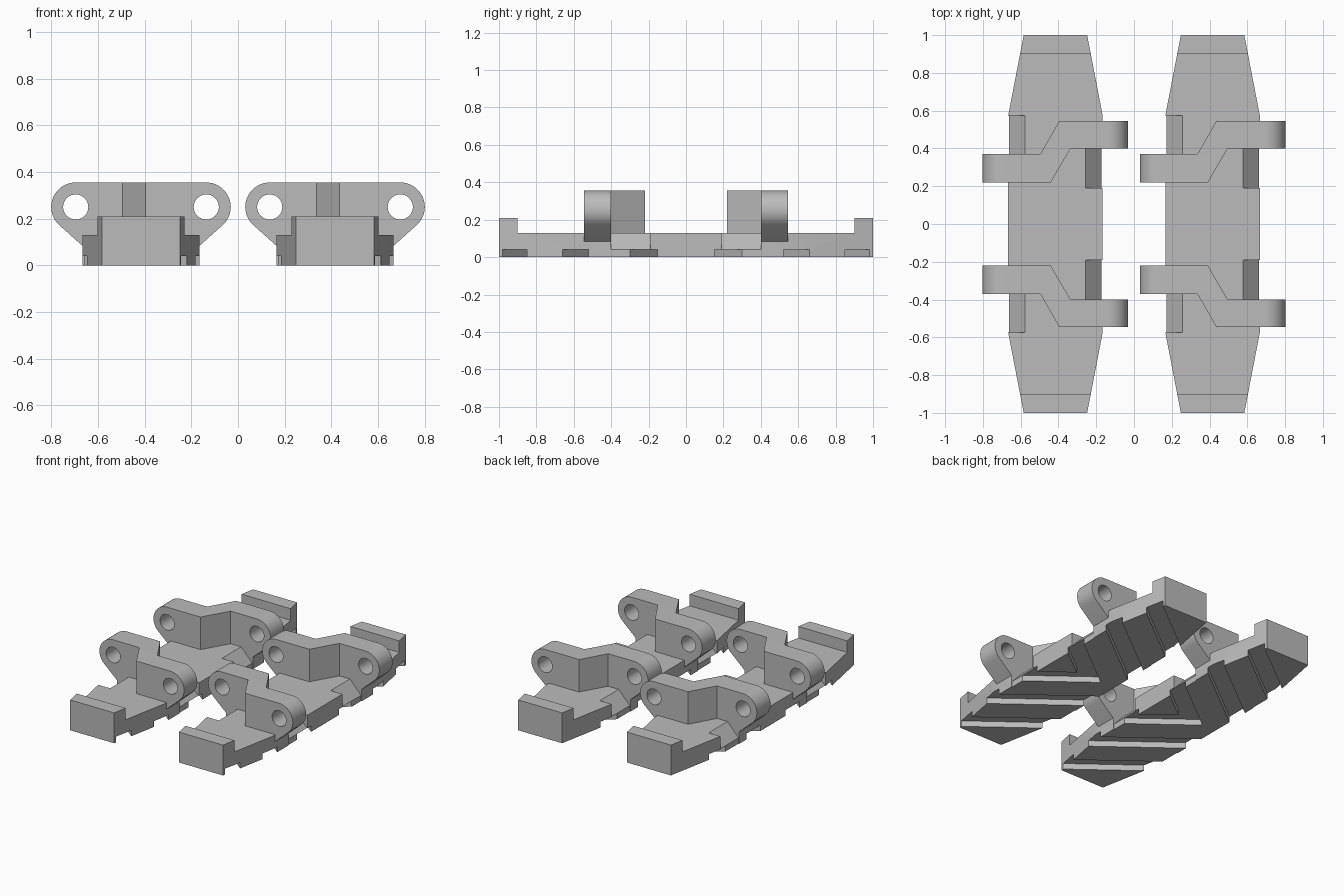
import bpy
import bmesh
import math
from mathutils import Vector

if "Cube" in bpy.data.objects:
    bpy.data.objects.remove(bpy.data.objects["Cube"])

grey = bpy.data.materials.new("steel grey")
grey.use_nodes = True
grey.diffuse_color = (0.5, 0.5, 0.5, 1)
grey.node_tree.nodes["Principled BSDF"].inputs["Base Color"].default_value = (0.5, 0.5, 0.5, 1)

LINK_X = 0.416      # centre of each track link
HALF_W = 0.25
TOP = 0.13
SLOPE = 0.77        # slant of the tread grooves


def prism(name, points, low, high, axis="Z"):
    """Extrude a 2D outline: XY along Z, or XZ along Y."""
    bm = bmesh.new()

    def place(p, h):
        return Vector((p[0], p[1], h)) if axis == "Z" else Vector((p[0], h, p[1]))
    face = bm.faces.new([bm.verts.new(place(p, low)) for p in points])
    ext = bmesh.ops.extrude_face_region(bm, geom=[face])
    verts = [g for g in ext["geom"] if isinstance(g, bmesh.types.BMVert)]
    bmesh.ops.translate(bm, verts=verts, vec=place((0, 0), high - low))
    bmesh.ops.recalc_face_normals(bm, faces=bm.faces)
    mesh = bpy.data.meshes.new(name)
    bm.to_mesh(mesh)
    bm.free()
    mesh.materials.append(grey)
    obj = bpy.data.objects.new(name, mesh)
    bpy.context.collection.objects.link(obj)
    return obj


def activate(obj):
    bpy.ops.object.select_all(action="DESELECT")
    obj.select_set(True)
    bpy.context.view_layer.objects.active = obj


def combine(obj, cutter, operation="DIFFERENCE"):
    activate(obj)
    mod = obj.modifiers.new("cut", "BOOLEAN")
    mod.operation, mod.solver, mod.object = operation, "EXACT", cutter
    bpy.ops.object.modifier_apply(modifier=mod.name)
    bpy.data.objects.remove(cutter)


def rect(x0, x1, y0, y1):
    return [(x0, y0), (x1, y0), (x1, y1), (x0, y1)]


def arc(cx, cz, r, start, end, steps):
    angles = [math.radians(start + (end - start) * i / steps) for i in range(steps + 1)]
    return [(cx + r * math.cos(a), cz + r * math.sin(a)) for a in angles]


def make_pad():
    # Tapered pad with raised end bars
    quarter = [(HALF_W, 0.575), (0.168, 1)]
    outline = quarter + [(-x, y) for x, y in reversed(quarter)]
    outline += [(-x, -y) for x, y in outline]
    pad = prism("track_pad", outline, 0, 0.21)
    combine(pad, prism("trench", rect(-0.5, 0.5, -0.9, 0.9), TOP, 0.4))

    # Sloped clearance notches beside the lugs
    notch = [(0.155, 0.135), (0.245, 0.04), (0.245, -0.02), (0.3, -0.02), (0.3, 0.135)]
    for side, near, far in ((1, 0.19, 0.4), (-1, 0.37, 0.575)):
        shape = [(side * x, z) for x, z in notch]
        for s in (-1, 1):
            combine(pad, prism("notch", shape, *sorted((s * near, s * far)), axis="Y"))

    # Slanted tread grooves, mirrored front to back
    e = 0.4
    for start in (0.70, 0.33):
        band = [(e, start + SLOPE * e), (e, start + 0.15 + SLOPE * e),
                (-e, start + 0.15 - SLOPE * e), (-e, start - SLOPE * e)]
        # the outline is written for the rear half
        for s in (-1, 1):
            combine(pad, prism("groove", [(x, s * y) for x, y in band], -0.05, 0.04))

    # Middle V groove
    outer, inner = 0.11 + SLOPE * e, -0.04 + SLOPE * e
    vee = [(e, -outer), (e, -inner), (0.04 / SLOPE, 0),
           (e, inner), (e, outer), (-0.11 / SLOPE, 0)]
    combine(pad, prism("groove", vee, -0.05, 0.04))
    return pad


def make_bracket(s):
    # Rounded lug profile seen from the front
    pin_x, pin_z, r = 0.28, 0.25, 0.105
    right = [(0.225, 0.06)] + arc(pin_x, pin_z, r, -45, 90, 18)
    profile = right + [(-x, z) for x, z in reversed(right)]
    bracket = prism("hinge_bracket", profile, *sorted((s * 0.1, s * 0.7)), axis="Y")

    # Cranked plan outline
    plan = [(-0.5, 0.22), (-0.025, 0.22), (0.08, 0.4), (0.5, 0.4),
            (0.5, 0.545), (0.02, 0.545), (-0.08, 0.37), (-0.5, 0.37)]
    combine(bracket, prism("plan", [(x, s * y) for x, y in plan], -0.1, 0.6), "INTERSECT")

    # Pin holes
    for x in (-pin_x, pin_x):
        hole = arc(x, pin_z, 0.054, 0, 348.75, 31)
        combine(bracket, prism("pin_hole", hole, -1, 1, axis="Y"))
    return bracket


# Two identical links side by side
parts = [make_pad(), make_bracket(-1), make_bracket(1)]
for part, label in zip(parts, ("track_pad", "front_bracket", "rear_bracket")):
    activate(part)
    bpy.ops.object.shade_smooth_by_angle(angle=math.radians(25))
    twin = part.copy()
    twin.data = part.data.copy()
    bpy.context.collection.objects.link(twin)
    for obj, x, side in ((part, -LINK_X, "right"), (twin, LINK_X, "left")):
        obj.location.x = x
        obj.name = side + "_" + label
